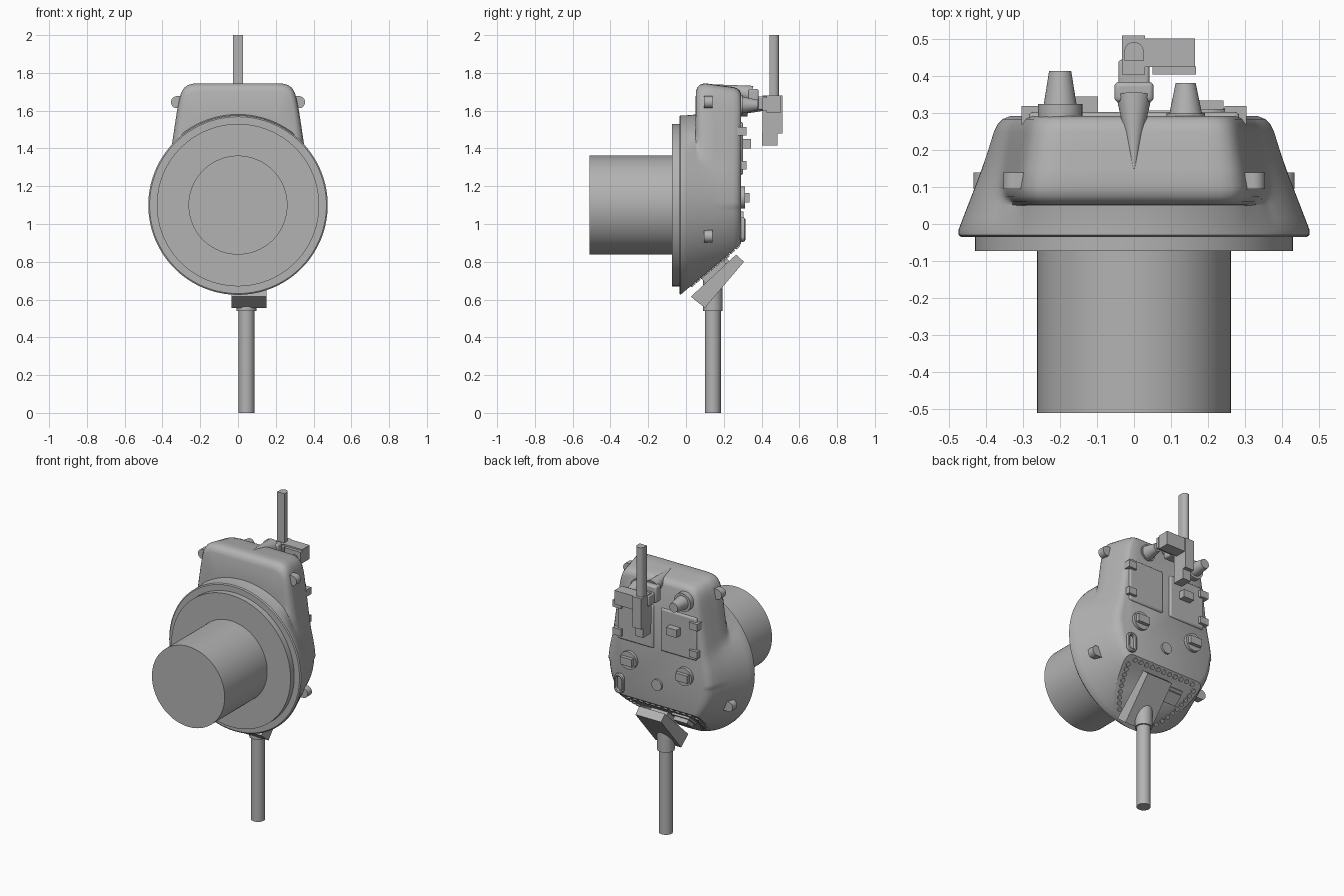
import bpy, bmesh
from math import sin, cos, pi, radians, sqrt
from mathutils import Vector, Matrix

old = bpy.data.objects.get("Cube")
if old:
    bpy.data.objects.remove(old, do_unlink=True)

GREY = (0.45, 0.45, 0.45, 1)
grey = bpy.data.materials.new("plain grey")
grey.use_nodes = True
grey.diffuse_color = GREY
grey.node_tree.nodes["Principled BSDF"].inputs["Base Color"].default_value = GREY
parts = []

CZ = 1.1            # height of the round body's axis
BACK = 0.292        # depth of the flat rear face
TILT = radians(-139.8)  # sloped underside, local z points outwards


def finish(name, bm):
    bmesh.ops.recalc_face_normals(bm, faces=bm.faces)
    mesh = bpy.data.meshes.new(name)
    bm.to_mesh(mesh)
    bm.free()
    mesh.materials.append(grey)
    ob = bpy.data.objects.new(name, mesh)
    bpy.context.collection.objects.link(ob)
    parts.append(ob)
    return ob


def box(name, center, size, tilt=0, bevel=0):
    bm = bmesh.new()
    bmesh.ops.create_cube(bm, size=1, matrix=Matrix.Diagonal((*size, 1)))
    ob = finish(name, bm)
    ob.location = center
    ob.rotation_euler.x = tilt
    if bevel:
        mod = ob.modifiers.new("bevel", "BEVEL")
        mod.width, mod.segments = bevel, 3
    return ob


def span(name, x, y, z, bevel=0):
    lo, hi = Vector((x[0], y[0], z[0])), Vector((x[1], y[1], z[1]))
    return box(name, (lo + hi) / 2, hi - lo, 0, bevel)


def rod(name, a, b, r1, r2=None, sides=32):
    a, b = Vector(a), Vector(b)
    turn = (b - a).to_track_quat("Z", "Y").to_matrix().to_4x4()
    bm = bmesh.new()
    bmesh.ops.create_cone(bm, cap_ends=True, segments=sides, radius1=r1,
                          radius2=r1 if r2 is None else r2, depth=(b - a).length,
                          matrix=Matrix.Translation((a + b) / 2) @ turn)
    return finish(name, bm)


def extrude(name, points, offset):
    bm = bmesh.new()
    face = bm.faces.new([bm.verts.new(p) for p in points])
    new = bmesh.ops.extrude_face_region(bm, geom=[face])["geom"]
    bmesh.ops.translate(bm, vec=offset, verts=[v for v in new if isinstance(v, bmesh.types.BMVert)])
    if not face.is_valid or len(bm.faces) < len(points) + 2:
        bm.faces.new([v for v in bm.verts][:len(points)])
    return finish(name, bm)


def cone_radius(y):
    return 0.475 - 0.385 * max(y + 0.015, 0)


def slope_z(y):
    return 0.65 + 0.845 * y


# Main body: round cone blended into a rounded trapezoid upper housing
def body_radius(y, angle, inset, housing):
    c, s = abs(cos(angle)), sin(angle)
    shoulder = 0.03 * min(max((s - 0.6) / 0.2, 0), 1) * max(0, 1 - abs(y - 0.05) / 0.06)
    cone = cone_radius(y) + shoulder
    if not housing:
        return cone - inset
    t = max(y - 0.1, 0) / 0.19
    side = max(c + 0.15 * s, 0) if s > 0 else c - 1.5 * s
    top = max(s, 0) / (0.645 - 0.025 * t)
    box_r = ((side / (0.398 - 0.035 * t)) ** 16 + top ** 16) ** (-1 / 16)
    if y < 0.1:
        box_r -= inset
        inset = 0
    blend = max(0.03 - abs(cone - box_r), 0) / 0.03
    return max(cone, box_r) + 0.0075 * blend ** 2 * min(y / 0.2, 1) - inset


RINGS = [(-0.035, 0.007, 0), (-0.03, 0, 0), (-0.015, 0, 0), (0.015, 0, 0), (0.05, 0, 0),
         (0.052, 0.045, 1), (0.06, 0.022, 1), (0.075, 0.007, 1), (0.1, 0, 1),
         (0.15, 0, 1), (0.2, 0, 1), (0.25, 0, 1), (0.27, 0.004, 1), (0.284, 0.014, 1),
         (BACK, 0.032, 1)]
SEG = 160
bm = bmesh.new()
loops = []
for y, inset, housing in RINGS:
    ring = []
    for i in range(SEG):
        a = 2 * pi * i / SEG
        r = body_radius(y, a, inset, housing)
        ring.append(bm.verts.new((r * cos(a), y, CZ + r * sin(a))))
    loops.append(ring)
for p, q in zip(loops, loops[1:]):
    for i in range(SEG):
        j = (i + 1) % SEG
        bm.faces.new((p[i], p[j], q[j], q[i]))
bm.faces.new(loops[0])
bm.faces.new(loops[-1])
normal = Vector((0, 0.845, -1)).normalized()
bmesh.ops.bisect_plane(bm, geom=bm.verts[:] + bm.edges[:] + bm.faces[:], dist=1e-5,
                       plane_co=(0, 0, slope_z(0)), plane_no=normal, clear_outer=True)
bmesh.ops.holes_fill(bm, edges=[e for e in bm.edges if e.is_boundary], sides=0)
finish("body", bm)

# Front flange and tube
rod("front_flange", (0, -0.073, CZ), (0, -0.02, CZ), 0.43, sides=96)
rod("front_tube", (0, -0.512, CZ), (0, -0.03, CZ), 0.262, sides=96)

# Parts mirrored on both sides
for side, label in ((1, "left"), (-1, "right")):
    for level, x, z in (("upper", 0.323, 1.645), ("lower", 0.403, 0.935)):
        rod(f"{label}_{level}_lug", (side * x, 0.095, z), (side * x, 0.14, z), 0.032)
        box(f"{label}_{level}_lug_base", (side * (x - 0.03), 0.1175, z), (0.06, 0.045, 0.064))
    panel = span(f"{label}_rear_panel", sorted((side * 0.025, side * 0.285)),
                 (0.27, 0.303), (1.26, 1.54), 0.012)
    for i, z in enumerate((1.31, 1.49)):
        box(f"{label}_panel_latch_{i + 1}", (side * 0.275, 0.295, z), (0.06, 0.05, 0.045))
    rod(f"{label}_dial", (side * 0.2, 0.28, 1.14), (side * 0.2, 0.312, 1.14), 0.058)
    box(f"{label}_dial_grip", (side * 0.2, 0.31, 1.14), (0.085, 0.05, 0.05))

# Rear face details
box("panel_handle", (-0.135, 0.315, 1.425), (0.075, 0.06, 0.05))
rod("rear_button", (0, 0.28, 1.03), (0, 0.305, 1.03), 0.036)
bm = bmesh.new()
path = [Vector((0.27 + 0.027 * cos(a), 0.3, 0.97 + 0.027 * sin(a) + (0.028 if sin(a) > 0 else -0.028)))
        for a in [2 * pi * (i + 0.5) / 24 for i in range(24)]]
mid = Vector((0.27, 0.3, 0.97))
tube = []
for p in path:
    out = (p - mid).normalized()
    tube.append([bm.verts.new(p + out * 0.011 * cos(b) + Vector((0, 0.014 * sin(b), 0)))
                 for b in [2 * pi * k / 8 for k in range(8)]])
for i in range(24):
    p, q = tube[i], tube[(i + 1) % 24]
    for k in range(8):
        bm.faces.new((p[k], p[(k + 1) % 8], q[(k + 1) % 8], q[k]))
finish("oval_loop", bm)

# Tapered rear studs
rod("right_stud_base", (-0.2, 0.27, 1.63), (-0.2, 0.325, 1.63), 0.06)
rod("right_stud", (-0.2, 0.32, 1.63), (-0.2, 0.414, 1.63), 0.045, 0.03)
rod("left_stud_base", (0.14, 0.27, 1.63), (0.14, 0.3, 1.63), 0.052)
rod("left_stud", (0.14, 0.295, 1.63), (0.14, 0.382, 1.63), 0.045, 0.027)

# Upper bracket and pole
rod("bracket_root", (0, 0.15, 1.735), (0, 0.345, 1.685), 0.004, 0.048)
span("bracket_knuckle", (-0.053, 0.053), (0.33, 0.385), (1.605, 1.715), 0.012)
span("bracket_neck", (-0.042, 0.042), (0.37, 0.445), (1.605, 1.675), 0.008)
span("pole_clamp", (-0.033, 0.03), (0.405, 0.51), (1.48, 1.68))
span("clamp_foot", (-0.03, 0.03), (0.402, 0.485), (1.415, 1.485))
span("clamp_side_box", (0.025, 0.165), (0.425, 0.502), (1.59, 1.68))
span("clamp_side_lip", (0.05, 0.168), (0.405, 0.426), (1.6, 1.67))
arch = [(0.026 * cos(pi * i / 12), 0.467 + 0.026 * sin(pi * i / 12), 1.66) for i in range(13)]
extrude("upper_pole", arch + [(-0.026, 0.441, 1.66), (0.026, 0.441, 1.66)], (0, 0, 0.34))

# Studs around the sloped underside
spots = []
for i in range(9):
    y = 0.035 + 0.026 * i
    half = sqrt(cone_radius(y) ** 2 - (CZ - slope_z(y)) ** 2) - 0.035
    spots += [(half, y), (-half, y)]
spots += [(0.044 * i, 0.272) for i in range(-5, 6)]
for i, (x, y) in enumerate(spots):
    p = Vector((x, y, slope_z(y)))
    rod(f"underside_stud_{i + 1}", p - normal * 0.01, p + normal * 0.008, 0.014, sides=12)

# Lower bracket, collar and pole
box("underside_box", (-0.12, 0.185, slope_z(0.185) - 0.01), (0.1, 0.075, 0.06), TILT)
box("underside_box_rim", (-0.12, 0.185, slope_z(0.185)), (0.125, 0.1, 0.025), TILT)
box("bracket_mount", (0.055, 0.15, slope_z(0.15) - 0.03), (0.12, 0.15, 0.1), TILT)
extrude("lower_bracket", [(-0.035, 0.026, 0.615), (-0.035, 0.1, 0.556),
                          (-0.035, 0.307, 0.8), (-0.035, 0.265, 0.838)], (0.185, 0, 0))
rod("lower_collar", (0.045, 0.142, 0.54), (0.045, 0.142, 0.72), 0.052)
rod("lower_pole", (0.045, 0.142, 0), (0.045, 0.142, 0.58), 0.042)

bpy.ops.object.select_all(action="DESELECT")
for ob in parts:
    ob.select_set(True)
bpy.context.view_layer.objects.active = parts[0]
bpy.ops.object.shade_smooth_by_angle(angle=radians(35))
